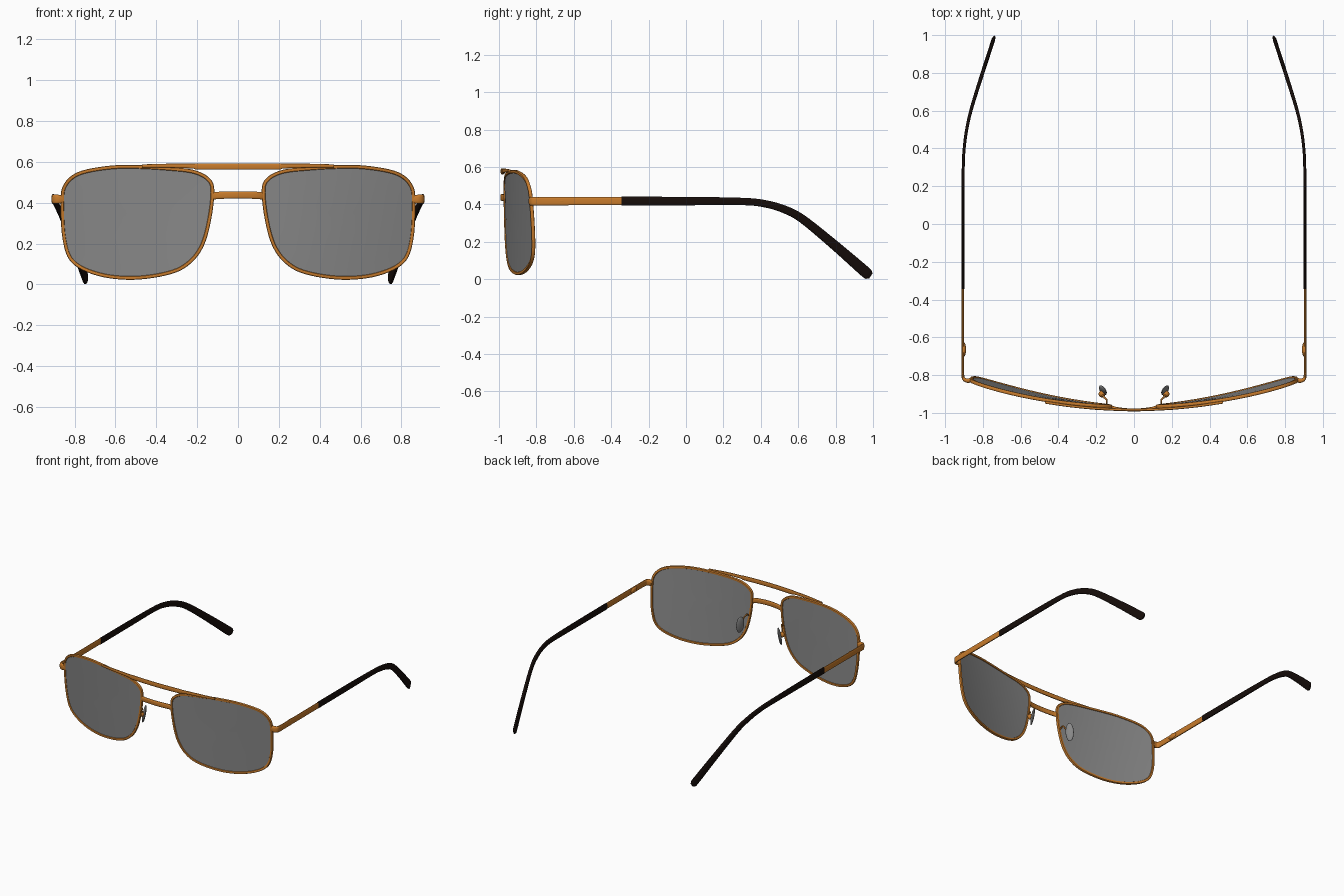
import bpy, bmesh, math
from mathutils import Vector, Matrix

if "Cube" in bpy.data.objects:
    bpy.data.objects.remove(bpy.data.objects["Cube"])


def material(name, rgb):
    m = bpy.data.materials.new(name)
    m.diffuse_color = (*rgb, 1)
    m.use_nodes = True
    m.node_tree.nodes["Principled BSDF"].inputs["Base Color"].default_value = m.diffuse_color
    return m


BRONZE = material("bronze_metal", (0.58, 0.20, 0.025))
BLACK = material("dark_plastic", (0.008, 0.004, 0.003))
SMOKE = material("smoked_lens", (0.25, 0.25, 0.25))


def finish(bm, name, mat, mirror=True, thickness=0):
    bmesh.ops.recalc_face_normals(bm, faces=bm.faces)
    me = bpy.data.meshes.new(name)
    bm.to_mesh(me)
    bm.free()
    ob = bpy.data.objects.new(name, me)
    bpy.context.collection.objects.link(ob)
    me.materials.append(mat)
    bpy.context.view_layer.objects.active = ob
    ob.select_set(True)
    bpy.ops.object.shade_smooth_by_angle(angle=math.radians(50))
    ob.select_set(False)
    if thickness:
        s = ob.modifiers.new("thickness", 'SOLIDIFY')
        s.thickness, s.offset = thickness, 0
        s.use_rim = False  # the lens edge sits inside the rim
    if mirror:
        m = ob.modifiers.new("mirror", 'MIRROR')
        m.use_mirror_merge = False
    return ob


def spline(pts, steps=6, closed=False):
    """Catmull-Rom through points of any dimension."""
    n = len(pts)
    get = lambda i: pts[i % n] if closed else pts[max(0, min(n - 1, i))]
    out = []
    for i in range(n if closed else n - 1):
        quad = [get(i + k) for k in (-1, 0, 1, 2)]
        for s in range(steps):
            t = s / steps
            out.append([0.5 * (2 * b + (c - a) * t + (2 * a - 5 * b + 4 * c - d) * t * t
                               + (3 * b - a - 3 * c + d) * t ** 3) for a, b, c, d in zip(*quad)])
    if not closed:
        out.append(list(pts[-1]))
    return out


def sweep(name, rows, mat, up=(0, 0, 1), closed=False, mirror=True, sides=12, power=0.6):
    """Sweep a rounded section along rows of (x, y, z, width, height)."""
    bm, rings, n = bmesh.new(), [], len(rows)
    for i, r in enumerate(rows):
        a = rows[(i - 1) % n if closed else max(i - 1, 0)]
        b = rows[(i + 1) % n if closed else min(i + 1, n - 1)]
        t = (Vector(b[:3]) - Vector(a[:3])).normalized()
        side = t.cross(Vector(up)).normalized()
        top = side.cross(t)
        ring = []
        for k in range(sides):
            q = 2 * math.pi * (k + 0.5) / sides
            c, s = math.cos(q), math.sin(q)
            c = math.copysign(abs(c) ** power, c) * r[3] / 2
            s = math.copysign(abs(s) ** power, s) * r[4] / 2
            ring.append(bm.verts.new(Vector(r[:3]) + side * c + top * s))
        rings.append(ring)
    for i in range(n if closed else n - 1):
        p, q = rings[i], rings[(i + 1) % n]
        for k in range(sides):
            j = (k + 1) % sides
            bm.faces.new((p[k], p[j], q[j], q[k]))
    if not closed:
        bm.faces.new(rings[0])
        bm.faces.new(rings[-1])
    return finish(bm, name, mat, mirror)


def ellipsoid(name, loc, size, mat, rot=None):
    bm = bmesh.new()
    mtx = Matrix.Translation(loc) @ (rot or Matrix()) @ Matrix.Diagonal((*size, 1))
    bmesh.ops.create_uvsphere(bm, u_segments=20, v_segments=12, radius=1, matrix=mtx)
    return finish(bm, name, mat)


# Wrapped, slightly tilted surface shared by rims and lenses
def wrap(x, z):
    return -0.969 + 0.18 * x * x + 0.09 * x * (0.52 - z)


OUTLINE = [(.125, .466), (.138, .33), (.174, .196), (.238, .108), (.336, .057), (.512, .031),
           (.68, .049), (.806, .11), (.85, .22), (.86, .40), (.846, .485), (.777, .543),
           (.63, .572), (.483, .575), (.31, .564), (.213, .550), (.15, .518)]
outline = spline(OUTLINE, 6, True)

# Rims
sweep("lens_rim", [(x, wrap(x, z), z, .018, .020) for x, z in outline], BRONZE,
      up=(0, 1, 0), closed=True, sides=10)

# Lenses: concentric rings on the wrapped surface
bm = bmesh.new()
cx, cz = 0.5, 0.31
rings = []
for f in (1, .8, .6, .4, .2):
    pts = [(cx + (x - cx) * f, cz + (z - cz) * f) for x, z in outline]
    rings.append([bm.verts.new((x, wrap(x, z), z)) for x, z in pts])
centre = bm.verts.new((cx, wrap(cx, cz), cz))
m = len(outline)
for a, b in zip(rings, rings[1:]):
    for k in range(m):
        j = (k + 1) % m
        bm.faces.new((a[k], a[j], b[j], b[k]))
for k in range(m):
    bm.faces.new((rings[-1][k], rings[-1][(k + 1) % m], centre))
finish(bm, "lens", SMOKE, thickness=0.008)

# Lower bridge and brow bar
sweep("bridge", spline([(-.128, -.964, .432, .016, .036), (-.09, -.977, .436, .016, .036),
                        (0, -.985, .438, .016, .036), (.09, -.977, .436, .016, .036),
                        (.128, -.964, .432, .016, .036)]), BRONZE, mirror=False)
brow = [(.0, .577, .032), (.10, .577, .032), (.20, .577, .031), (.22, .579, .024),
        (.34, .581, .020), (.47, .580, .015)]
half = [(x, -.984 + .18 * x * x, z, .014, h) for x, z, h in brow]
full = [(-r[0], *r[1:]) for r in half[:0:-1]] + half
sweep("brow_bar", spline(full, 4), BRONZE, mirror=False)

# End pieces running into the metal arms
sweep("metal_arm", spline([(.858, -.826, .417, .024, .040), (.882, -.829, .417, .024, .045),
                           (.901, -.820, .417, .018, .045), (.906, -.795, .417, .014, .045),
                           (.906, -.74, .417, .013, .044), (.906, -.33, .418, .013, .044)]), BRONZE)
ellipsoid("hinge_boss", (.901, -.665, .418), (.012, .038, .020), BRONZE)

# Dark temple sleeves, bent down and inward at the ear
sweep("temple_tip", spline([(.905, -.345, .418, .016, .048), (.905, 0, .418, .016, .046),
                            (.904, .30, .416, .016, .040), (.897, .42, .404, .016, .040),
                            (.882, .52, .376, .017, .042), (.858, .62, .324, .018, .045),
                            (.805, .79, .186, .020, .052), (.753, .95, .047, .020, .060),
                            (.745, .975, .027, .018, .054), (.741, .987, .018, .012, .034)]), BLACK)

# Nose pads with wire arms
turn = Matrix.Rotation(math.radians(-35), 4, 'Z') @ Matrix.Rotation(math.radians(-10), 4, 'Y')
ellipsoid("nose_pad", (.165, -.880, .272), (.011, .029, .066), SMOKE, turn)
ellipsoid("pad_mount", (.170, -.900, .278), (.018, .018, .020), BRONZE)
sweep("pad_wire", spline([(.145, -.955, .32, .01, .01), (.145, -.930, .335, .01, .01),
                          (.158, -.918, .315, .01, .01), (.170, -.900, .28, .01, .01)]),
      BRONZE, up=(1, 0, 0), sides=8, power=1)
